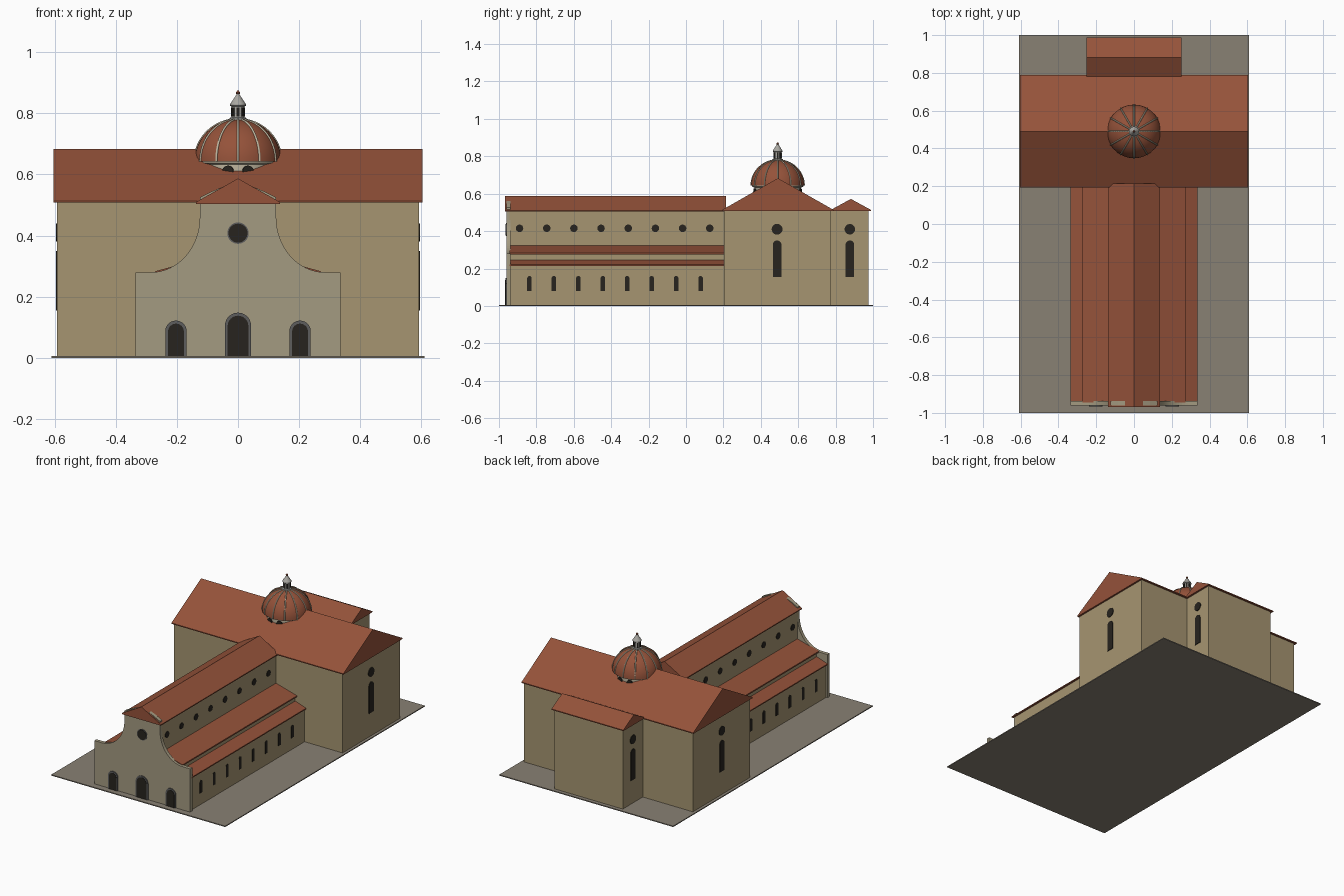
import bpy, bmesh, math
from math import sin, cos, pi
from mathutils import Matrix

if "Cube" in bpy.data.objects:
    bpy.data.objects.remove(bpy.data.objects["Cube"])


def material(name, r, g, b):
    m = bpy.data.materials.new(name)
    m.diffuse_color = (r, g, b, 1)
    m.use_nodes = True
    m.node_tree.nodes["Principled BSDF"].inputs["Base Color"].default_value = m.diffuse_color
    return m


STONE = material("sandstone", 0.38, 0.30, 0.165)
FACE = material("facade_stone", 0.37, 0.325, 0.22)
TILE = material("roof_tile", 0.30, 0.085, 0.042)
DARK = material("dark_opening", 0.02, 0.017, 0.013)
TRIM = material("door_trim", 0.11, 0.11, 0.11)
PALE = material("pale_stone", 0.52, 0.46, 0.34)
GREY = material("lantern_stone", 0.40, 0.39, 0.36)
PAVE = material("paving", 0.25, 0.22, 0.175)


def add_object(name, bm, mat, mirror=False):
    bmesh.ops.recalc_face_normals(bm, faces=bm.faces[:])
    me = bpy.data.meshes.new(name)
    bm.to_mesh(me)
    bm.free()
    me.materials.append(mat)
    ob = bpy.data.objects.new(name, me)
    bpy.context.collection.objects.link(ob)
    if mirror:
        ob.modifiers.new("mirror", 'MIRROR')
    return ob


def prism(name, outlines, axis, a, b, mat, mirror=False):
    """Extrude one or more (u, z) outlines along x or y from a to b."""
    bm = bmesh.new()
    for pts in outlines:
        rings = [[bm.verts.new((u, t, z) if axis == 'y' else (t, u, z)) for u, z in pts]
                 for t in (a, b)]
        bm.faces.new(rings[0])
        bm.faces.new(rings[1][::-1])
        for i in range(len(pts)):
            j = (i + 1) % len(pts)
            bm.faces.new((rings[0][i], rings[0][j], rings[1][j], rings[1][i]))
    return add_object(name, bm, mat, mirror)


def rect(u0, u1, z0, z1):
    return [(u0, z0), (u1, z0), (u1, z1), (u0, z1)]


def circle(u, z, r, n=24):
    return [(u + r * cos(2 * pi * i / n), z + r * sin(2 * pi * i / n)) for i in range(n)]


def arch(u, hw, z0, z1, n=12):
    top = [(u + hw * cos(pi * i / n), z1 - hw + hw * sin(pi * i / n)) for i in range(n + 1)]
    return [(u - hw, z0), (u + hw, z0)] + top


def gable(u0, u1, eave, ridge):
    return [(u0, eave - 0.006), (u1, eave - 0.006), (u1, eave),
            ((u0 + u1) / 2, ridge), (u0, eave)]


def lathe(name, profile, mat, segs=48, y=0.49):
    bm = bmesh.new()
    rings = [[bm.verts.new((r * cos(2 * pi * i / segs), y + r * sin(2 * pi * i / segs), z))
              for i in range(segs)] for r, z in profile]
    for lo, hi in zip(rings, rings[1:]):
        for i in range(segs):
            j = (i + 1) % segs
            bm.faces.new((lo[i], lo[j], hi[j], hi[i]))
    bm.faces.new(rings[0])
    bm.faces.new(rings[-1])
    ob = add_object(name, bm, mat)
    bpy.context.view_layer.objects.active = ob
    ob.select_set(True)
    bpy.ops.object.shade_smooth_by_angle(angle=math.radians(30))
    ob.select_set(False)
    return ob


def radial_boxes(name, count, offset, radius, size, z, mat, round_window=False):
    """Repeat small openings around the dome axis."""
    bm = bmesh.new()
    for k in range(count):
        m = (Matrix.Translation((0, 0.49, z)) @ Matrix.Rotation(2 * pi * k / count + offset, 4, 'Z')
             @ Matrix.Translation((radius, 0, 0)))
        if round_window:
            bmesh.ops.create_cone(bm, cap_ends=True, segments=20, radius1=size[1], radius2=size[1],
                                  depth=size[0], matrix=m @ Matrix.Rotation(pi / 2, 4, 'Y'))
        else:
            bmesh.ops.create_cube(bm, size=1, matrix=m @ Matrix.Diagonal((*size, 1)))
    return add_object(name, bm, mat)


# Paved base
prism("paved_base", [rect(-0.61, 0.61, 0, 0.006)], 'y', -1, 1, PAVE)

# Nave with its gabled roof
prism("nave_walls", [rect(-0.125, 0.125, 0.005, 0.51)], 'y', -0.945, 0.21, STONE)
prism("nave_roof", [gable(-0.137, 0.137, 0.51, 0.587)], 'y', -0.968, 0.215, TILE)

# Stepped side aisles with lean-to roofs
prism("inner_aisle", [rect(0.12, 0.26, 0.005, 0.28)], 'y', -0.942, 0.205, STONE, True)
prism("outer_aisle", [rect(0.255, 0.326, 0.005, 0.22)], 'y', -0.942, 0.205, STONE, True)
prism("inner_aisle_roof", [[(0.12, 0.275), (0.272, 0.275), (0.272, 0.283), (0.12, 0.325)]],
      'y', -0.945, 0.205, TILE, True)
prism("outer_aisle_roof", [[(0.255, 0.214), (0.336, 0.214), (0.336, 0.221), (0.255, 0.248)]],
      'y', -0.945, 0.205, TILE, True)

# Transept and choir
prism("transept_walls", [rect(0.202, 0.776, 0.005, 0.512)], 'x', -0.592, 0.592, STONE)
prism("transept_roof", [gable(0.194, 0.788, 0.514, 0.683)], 'x', -0.603, 0.603, TILE)
prism("choir_walls", [rect(0.77, 0.976, 0.005, 0.512)], 'x', -0.24, 0.24, STONE)
prism("choir_roof", [gable(0.775, 0.988, 0.514, 0.572)], 'x', -0.252, 0.252, TILE)

# Facade with concave sweeping shoulders
sweep = [(0.285 - 0.16 * sin(pi / 2 * i / 16), 0.46 - 0.18 * cos(pi / 2 * i / 16)) for i in range(17)]
half = [(0.336, 0.005), (0.336, 0.28)] + sweep + [(0.125, 0.525), (0.085, 0.545), (0, 0.58)]
facade = half + [(-x, z) for x, z in reversed(half[:-1])]
prism("facade", [facade], 'y', -0.96, -0.938, FACE)

# Facade doors and round window
doors = [(0, 0.034, 0.138), (-0.203, 0.026, 0.112), (0.203, 0.026, 0.112)]
prism("door_surrounds", [arch(x, w + 0.009, 0.005, h + 0.01) for x, w, h in doors],
      'y', -0.965, -0.95, TRIM)
prism("doors", [arch(x, w, 0.005, h) for x, w, h in doors], 'y', -0.967, -0.95, DARK)
prism("rose_surround", [circle(0, 0.408, 0.035, 32)], 'y', -0.963, -0.95, TRIM)
prism("rose_window", [circle(0, 0.408, 0.031, 32)], 'y', -0.965, -0.95, DARK)

# Side windows
prism("clerestory_windows", [circle(-0.89 + 0.1453 * i, 0.415, 0.02) for i in range(8)],
      'x', 0.115, 0.1275, DARK, True)
prism("aisle_windows", [arch(-0.837 + 0.1307 * i, 0.012, 0.08, 0.16) for i in range(8)],
      'x', 0.316, 0.3285, DARK, True)
prism("transept_windows", [arch(0.487, 0.023, 0.155, 0.35), circle(0.487, 0.41, 0.029)],
      'x', 0.58, 0.596, DARK, True)
prism("choir_windows", [arch(0.876, 0.023, 0.155, 0.35), circle(0.876, 0.41, 0.028)],
      'x', 0.23, 0.244, DARK, True)

# Drum and dome
lathe("drum", [(0.125, 0.5), (0.125, 0.632), (0.137, 0.638), (0.137, 0.645)], PALE)
radial_boxes("drum_windows", 12, pi / 12, 0.12, (0.02, 0.019), 0.61, DARK, True)
arc = [(0.142 * cos(pi / 2 * i / 16), 0.643 + 0.138 * sin(pi / 2 * i / 16)) for i in range(16)]
lathe("dome", arc, TILE)

# Twelve dome ribs
ribs = bpy.data.curves.new("dome_ribs", 'CURVE')
ribs.dimensions = '3D'
ribs.bevel_depth = 0.004
ribs.bevel_resolution = 1
ribs.use_fill_caps = True
for k in range(12):
    a = 2 * pi * k / 12
    s = ribs.splines.new('POLY')
    s.points.add(len(arc) - 1)
    for p, (r, z) in zip(s.points, arc):
        p.co = (r * cos(a), 0.49 + r * sin(a), z, 1)
ribs.materials.append(PALE)
bpy.context.collection.objects.link(bpy.data.objects.new("dome_ribs", ribs))

# Lantern with slots, spire and finial
lathe("lantern", [(0.028, 0.77), (0.028, 0.785), (0.021, 0.787), (0.021, 0.822), (0.026, 0.825),
                  (0.026, 0.83), (0.005, 0.862), (0.003, 0.866)], GREY, 16)
radial_boxes("lantern_slots", 8, pi / 2, 0.0195, (0.006, 0.009, 0.03), 0.804, DARK)
lathe("finial", [(0.002, 0.86), (0.007, 0.865), (0.007, 0.868), (0.002, 0.875)], TILE, 12)
